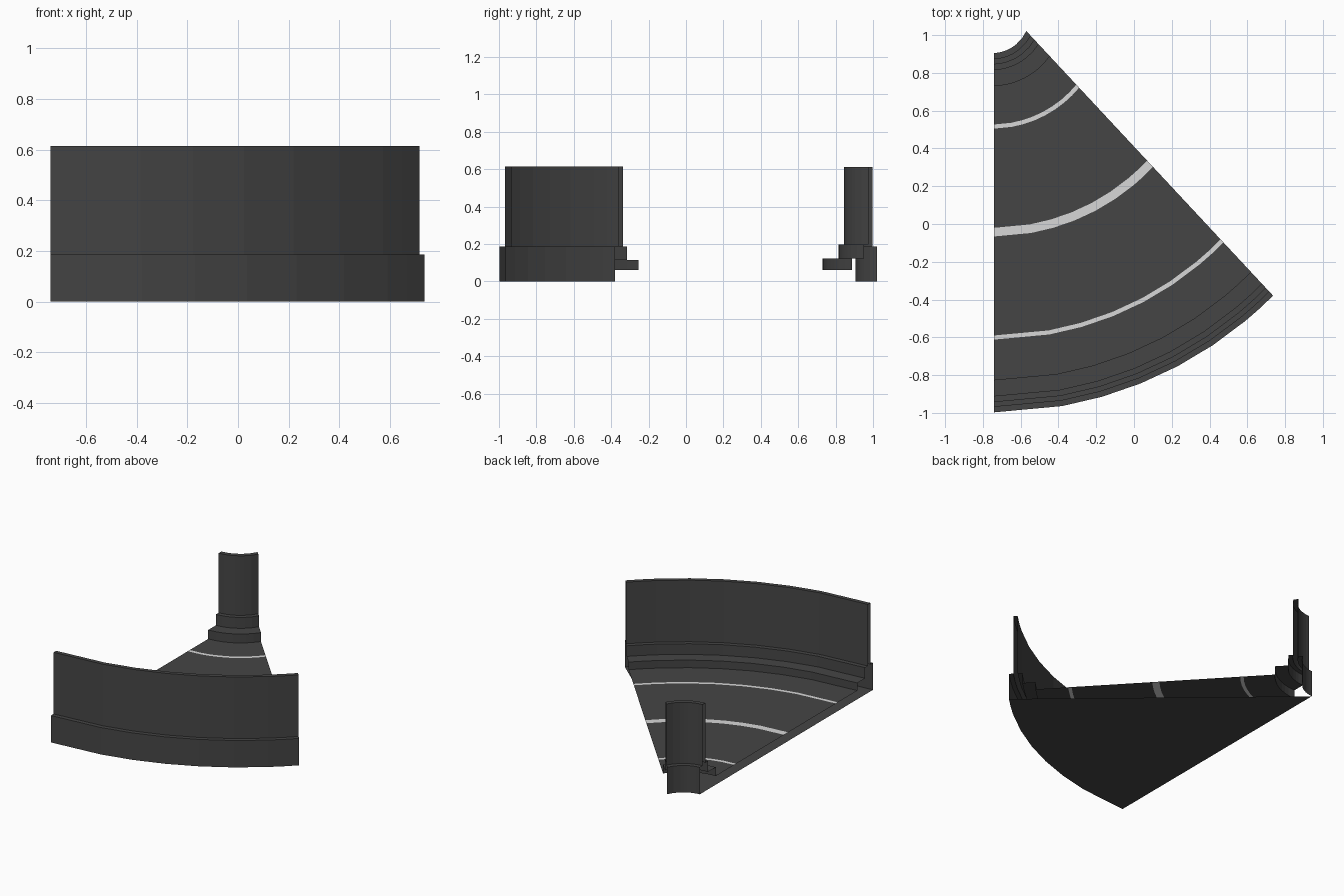
import bpy
import math
from mathutils import Vector

cube = bpy.data.objects.get("Cube")
if cube:
    bpy.data.objects.remove(cube, do_unlink=True)

# Layout: a curved road segment swept around one centre
CENTRE = Vector((-0.752, 1.105))
LEFT_X = -0.74                       # straight cut on one end
CUT_POINT = Vector((-0.55, 1.0))     # slanted cut on the other end
CUT_DIR = (Vector((0.735, -0.378)) - CUT_POINT).normalized()
FIRST, STEP = 10.2, 5.9              # arc division in degrees


def material(name, value):
    m = bpy.data.materials.new(name)
    colour = (value, value, value, 1)
    m.use_nodes = True
    m.diffuse_color = colour
    bsdf = m.node_tree.nodes["Principled BSDF"]
    bsdf.inputs["Base Color"].default_value = colour
    bsdf.inputs["Roughness"].default_value = 0.8
    return m


asphalt = material("dark_grey", 0.06)
paint = material("white_paint", 0.68)


def arc(y):
    """Points of the arc that meets the straight cut at height y."""
    start = Vector((LEFT_X, y))
    r = (start - CENTRE).length
    # Far crossing of the circle with the slanted cut
    rel = CUT_POINT - CENTRE
    b = rel.dot(CUT_DIR)
    t = -b + math.sqrt(max(b * b - rel.length_squared + r * r, 0))
    end = CUT_POINT + CUT_DIR * t
    last = math.degrees(math.atan2(end.x - CENTRE.x, CENTRE.y - end.y))
    first = math.degrees(math.asin((LEFT_X - CENTRE.x) / r))
    pts = [start]
    for k in range(7):
        a = FIRST + STEP * k
        if k == 6:
            a = (FIRST + STEP * 5 + last) / 2
        a = max(first, min(a, last))
        pts.append(CENTRE + r * Vector((math.sin(math.radians(a)),
                                        -math.cos(math.radians(a)))))
    return pts + [end]


def add_object(name, verts, faces):
    me = bpy.data.meshes.new(name)
    me.from_pydata(verts, [], faces)
    me.materials.append(asphalt)
    me.materials.append(paint)
    ob = bpy.data.objects.new(name, me)
    bpy.context.scene.collection.objects.link(ob)
    return ob


def sweep(name, profile, painted=()):
    """Sweep a (y, z) profile along the arc; listed bands are painted."""
    verts, faces, slots = [], [], []
    for y, z in profile:
        row = arc(y)
        n = len(row)
        verts += [(p.x, p.y, z) for p in row]
    for i in range(len(profile) - 1):
        for j in range(n - 1):
            a = i * n + j
            faces.append((a, a + 1, a + n + 1, a + n))
            slots.append(1 if i in painted else 0)
    ob = add_object(name, verts, faces)
    for poly, slot in zip(ob.data.polygons, slots):
        poly.material_index = slot
    return ob


ROAD_Z = 0.06
OUTER_Y, INNER_Y = -0.997, 0.905

# Outer barrier: footing, tall wall, two kerb steps
sweep("outer_barrier", [(OUTER_Y, 0), (OUTER_Y, 0.187), (-0.968, 0.187),
                        (-0.968, 0.615), (-0.94, 0.615), (-0.94, 0.187),
                        (-0.91, 0.187), (-0.91, 0.113), (-0.825, 0.113),
                        (-0.825, ROAD_Z)])

# Road surface with two edge lines and a wider centre line
sweep("road_surface", [(y, ROAD_Z) for y in (-0.825, -0.612, -0.59, -0.066,
                                             -0.02, 0.505, 0.527, 0.73)],
      painted=(1, 3, 5))

# Inner barrier: two kerb steps, tall wall, footing
sweep("inner_barrier", [(0.73, ROAD_Z), (0.73, 0.122), (0.815, 0.122),
                        (0.815, 0.198), (0.845, 0.198), (0.845, 0.612),
                        (0.875, 0.612), (0.875, 0.187), (INNER_Y, 0.187),
                        (INNER_Y, 0)])

# Flat underside
base = [(p.x, p.y, 0) for p in arc(OUTER_Y)] + [(LEFT_X, INNER_Y, 0)]
add_object("underside", base, [tuple(reversed(range(len(base))))])
